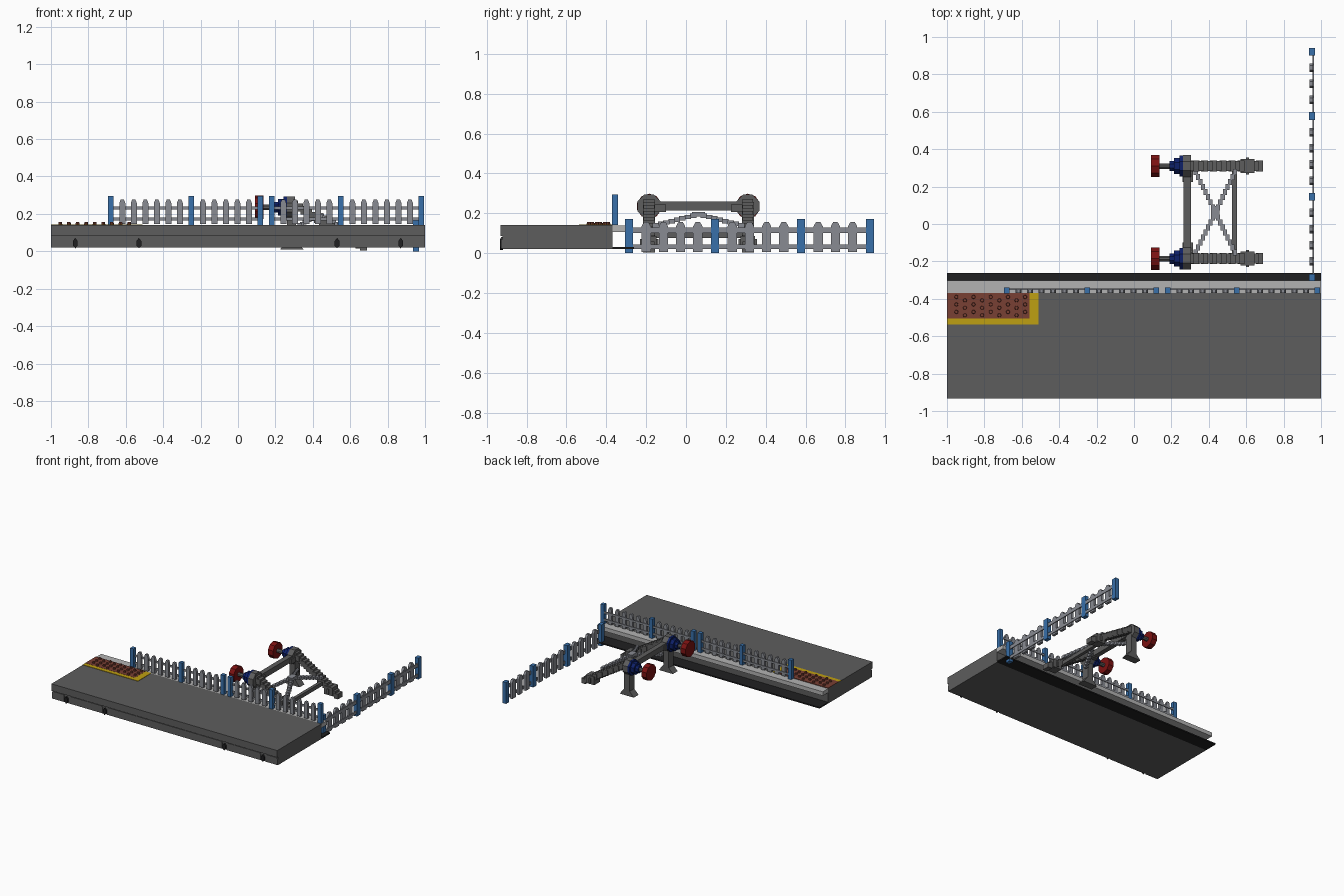
import bpy, bmesh, math
from mathutils import Vector, Matrix

cube = bpy.data.objects.get("Cube")
if cube:
    bpy.data.objects.remove(cube, do_unlink=True)


def mat(name, r, g, b):
    m = bpy.data.materials.new(name)
    m.diffuse_color = (r, g, b, 1)
    m.use_nodes = True
    m.node_tree.nodes["Principled BSDF"].inputs["Base Color"].default_value = (r, g, b, 1)
    return m


GREY = mat("dark grey", 0.11, 0.11, 0.11)
PALE = mat("pale concrete", 0.45, 0.45, 0.45)
BLACK = mat("black", 0.014, 0.014, 0.015)
BLUE = mat("post blue", 0.04, 0.16, 0.40)
FENCE = mat("fence grey", 0.25, 0.26, 0.29)
BROWN = mat("brick brown", 0.19, 0.05, 0.033)
YELLOW = mat("line yellow", 0.52, 0.35, 0.006)
RED = mat("buffer red", 0.20, 0.006, 0.006)
NAVY = mat("navy", 0.004, 0.014, 0.14)


class Part:
    """Collects simple solids into one object of one colour."""

    def __init__(self, name, material):
        self.name, self.material, self.bm = name, material, bmesh.new()

    def box(self, x0, x1, y0, y1, z0, z1):
        m = Matrix.Translation(((x0 + x1) / 2, (y0 + y1) / 2, (z0 + z1) / 2))
        m = m @ Matrix.Diagonal((x1 - x0, y1 - y0, z1 - z0, 1))
        bmesh.ops.create_cube(self.bm, size=1, matrix=m)

    def prism(self, pts, direction):
        f = self.bm.faces.new([self.bm.verts.new(p) for p in pts])
        r = bmesh.ops.extrude_face_region(self.bm, geom=[f])
        vs = [v for v in r["geom"] if isinstance(v, bmesh.types.BMVert)]
        bmesh.ops.translate(self.bm, verts=vs, vec=Vector(direction))

    def cone(self, centre, r1, r2, depth, sides, axis="Z"):
        m = Matrix.Translation(centre)
        if axis == "X":
            m = m @ Matrix.Rotation(math.pi / 2, 4, "Y") @ Matrix.Rotation(math.pi / sides, 4, "Z")
        bmesh.ops.create_cone(self.bm, cap_ends=True, segments=sides, radius1=r1,
                              radius2=r2, depth=depth, matrix=m)

    def done(self):
        bmesh.ops.recalc_face_normals(self.bm, faces=self.bm.faces)
        me = bpy.data.meshes.new(self.name)
        self.bm.to_mesh(me)
        self.bm.free()
        me.materials.append(self.material)
        ob = bpy.data.objects.new(self.name, me)
        bpy.context.collection.objects.link(ob)
        return ob


# Platform body with a recessed lower front
p = Part("platform", GREY)
profile = [(-0.932, 0.14), (-0.37, 0.14), (-0.37, 0.02), (-0.92, 0.02), (-0.92, 0.085), (-0.932, 0.085)]
p.prism([(-1, y, z) for y, z in profile], (2, 0, 0))
p.done()

# Front panels with cut corners, and the dark brackets between them
p = Part("front_panels", GREY)
c = 0.012
for x0, x1 in ((-1, -0.89), (-0.85, -0.55), (-0.51, 0.51), (0.55, 0.85), (0.89, 1)):
    pts = [(x0, 0.022), (x1, 0.022), (x1, 0.08 - c), (x1 - c, 0.08), (x0 + c, 0.08), (x0, 0.08 - c)]
    p.prism([(x, -0.928, z) for x, z in pts], (0, 0.01, 0))
p.done()
p = Part("front_brackets", BLACK)
for x in (-0.87, -0.53, 0.53, 0.87):
    pts = [(-0.013, 0.03), (0, 0.016), (0.013, 0.03), (0.013, 0.055), (0, 0.072), (-0.013, 0.055)]
    p.prism([(x + dx, -0.934, z) for dx, z in pts], (0, 0.016, 0))
p.done()

# Rear coping ledge and bottom strip
p = Part("coping_ledge", PALE)
p.box(-1, 1, -0.37, -0.303, 0.107, 0.139)
p.done()
p = Part("bottom_strip", BLACK)
p.box(-1, 1, -0.37, -0.262, 0.02, 0.03)
p.done()

# Tactile pad with yellow border
p = Part("yellow_border", YELLOW)
p.box(-1, -0.51, -0.537, -0.505, 0.139, 0.143)
p.box(-0.56, -0.51, -0.505, -0.37, 0.139, 0.143)
p.done()
p = Part("tactile_pad", BROWN)
p.box(-1, -0.56, -0.505, -0.37, 0.139, 0.144)
for i in range(9):
    for y in (-0.39, -0.43, -0.47):
        p.cone((-0.95 + i * 0.046, y - 0.018 * (i % 2), 0.149), 0.011, 0.009, 0.014, 8)
p.done()


def fence(name, count, start, step, width, posts, end_w, mid_w, place):
    """place(u0, u1, v0, v1) gives x0, x1, y0, y1 for run u and thickness v."""
    z0 = place(0, 1, 0, 1)[4]
    along_x = place(0, 1, 0, 1)[1] == 1
    pick, post, rail = (Part(name + "_pickets", FENCE), Part(name + "_posts", BLUE),
                        Part(name + "_rails", FENCE))
    for i in range(count):
        u = start + i * step
        if i in posts:
            w = end_w if i in (0, count - 1) else mid_w
            post.box(*place(u - w / 2, u + w / 2, -0.016, 0.016)[:4], z0, z0 + (0.155 if along_x else 0.17))
            continue
        h, w = (0.138 if along_x else 0.155), width / 2
        pts = [(-w, 0.006), (w, 0.006), (w, h - 0.02), (w * 0.5, h), (-w * 0.5, h), (-w, h - 0.02)]
        if along_x:
            y = place(0, 1, -0.013, 0)[2]
            p3, d = [(u + a, y, z0 + z) for a, z in pts], (0, 0.02, 0)
        else:
            x = place(0, 1, -0.013, 0)[0]
            p3, d = [(x, u + a, z0 + z) for a, z in pts], (0.02, 0, 0)
        pick.prism(p3, d)
    spans = [(posts[i], posts[i + 1]) for i in range(len(posts) - 1) if posts[i + 1] - posts[i] > 1]
    for a, b in spans:
        for r in ((0.026, 0.042), (0.084, 0.1)) if along_x else ((0.02, 0.043), (0.1, 0.128)):
            rail.box(*place(start + a * step, start + b * step, 0.004, 0.012)[:4], z0 + r[0], z0 + r[1])
    for q in (pick, post, rail):
        q.done()


# Fence on the platform, and the fence standing on the ground
fence("platform_fence", 28, -0.68, 0.0615, 0.032, [0, 7, 13, 14, 20, 27], 0.03, 0.03,
      lambda u0, u1, v0, v1: (u0, u1, -0.356 + v0, -0.356 + v1, 0.14))
fence("ground_fence", 15, -0.286, 0.0863, 0.046, [0, 5, 10, 14], 0.04, 0.042,
      lambda u0, u1, v0, v1: (0.951 + v0, 0.951 + v1, u0, u1, 0.0))

# Buffer stop: two stepped side frames
FRAMES = (-0.185, 0.31)
p = Part("stop_frames", GREY)
for y in FRAMES:
    # upright with flared foot
    pts = [(0.262, 0.2), (0.262, 0.05), (0.225, 0.01), (0.35, 0.01), (0.31, 0.06), (0.31, 0.2)]
    p.prism([(x, y - 0.03, z) for x, z in pts], (0, 0.06, 0))
    # sloping strut made of overlapping steps
    for i in range(16):
        x = 0.285 + i * 0.0245
        z = 0.25 - i * 0.0152
        w = 0.03 if i % 2 else 0.027
        p.box(x, x + 0.037, y - w, y + w, max(z - 0.022, 0.004), z + 0.022)
    p.box(0.57, 0.645, y - 0.037, y + 0.037, 0.02, 0.085)
    p.box(0.6, 0.615, y - 0.046, y + 0.046, 0.03, 0.07)
    # octagonal head and shaft
    p.cone((0.283, y, 0.235), 0.063, 0.063, 0.044, 8, "X")
    p.cone((0.185, y, 0.235), 0.016, 0.016, 0.13, 8, "X")
p.done()

# Cross beam with end brackets, and the rear tie
p = Part("cross_beam", GREY)
p.box(0.264, 0.304, FRAMES[0], FRAMES[1], 0.214, 0.258)
p.box(0.525, 0.55, FRAMES[0], FRAMES[1], 0.075, 0.105)
for y0, y1 in ((-0.155, -0.10), (0.225, 0.28)):
    p.box(0.258, 0.315, y0, y1, 0.205, 0.245)
p.done()

# Crossed braces, raised at the middle
p = Part("cross_braces", FENCE)
for s in (-1, 1):
    for i in range(17):
        t = -1 + i / 8
        x, y = 0.435 + 0.105 * t, 0.0625 + s * 0.215 * t
        z = 0.195 - 0.055 * abs(t)
        p.box(x - 0.011, x + 0.011, y - 0.016, y + 0.016, z - 0.011, z + 0.011)
p.box(0.412, 0.458, 0.03, 0.095, 0.184, 0.206)
p.done()

# Buffer collars and heads
collar, head = Part("buffer_collars", NAVY), Part("buffer_heads", RED)
for y in FRAMES:
    for x, r, d in ((0.253, 0.062, 0.018), (0.23, 0.047, 0.032), (0.205, 0.03, 0.03)):
        collar.cone((x, y, 0.235), r, r, d, 8, "X")
    head.cone((0.113, y, 0.235), 0.063, 0.063, 0.044, 10, "X")
collar.done()
head.done()
